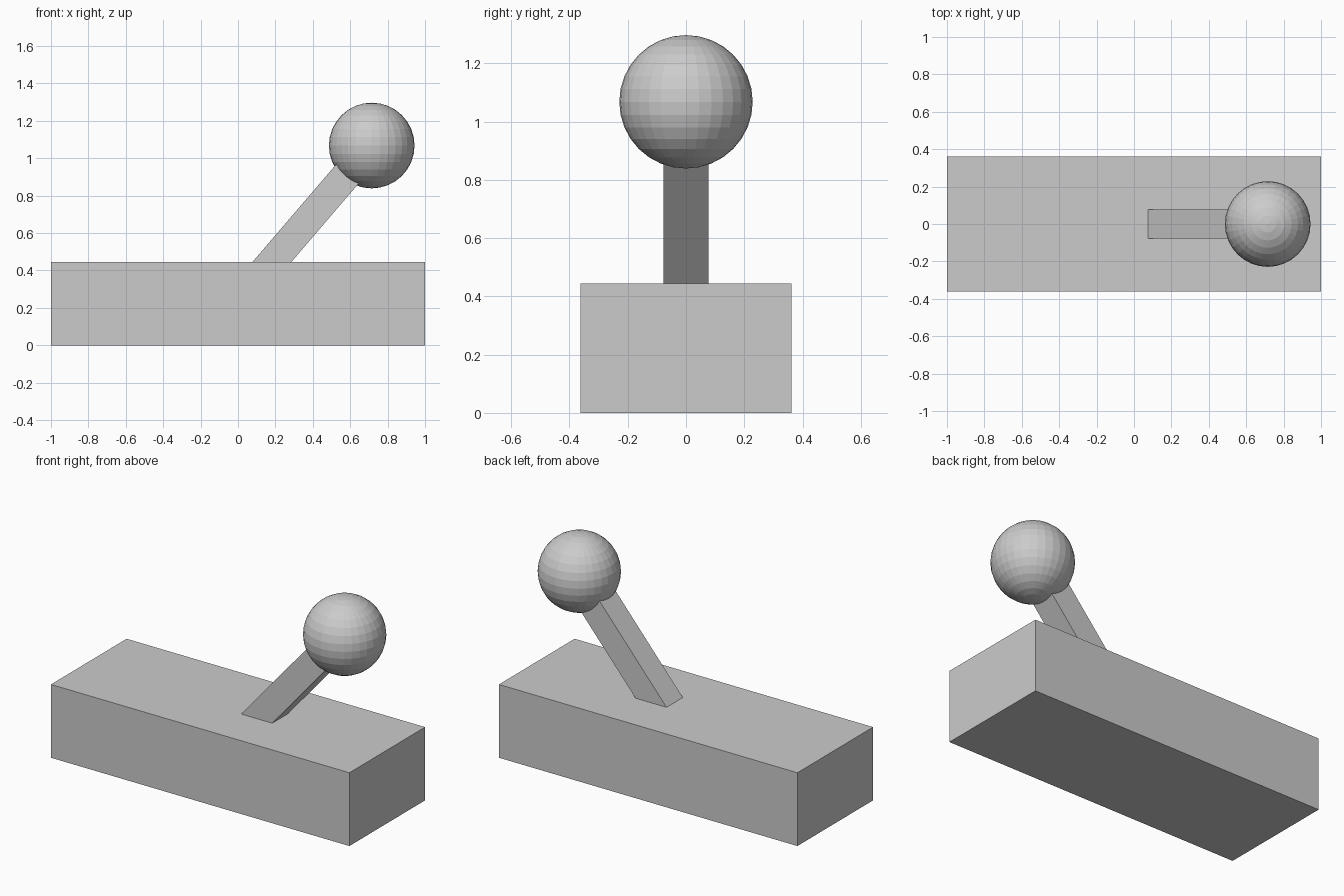
import bpy
import math
from mathutils import Vector

cube = bpy.data.objects.get("Cube")
if cube:
    bpy.data.objects.remove(cube, do_unlink=True)

# Single plain grey
grey = bpy.data.materials.new("plain_grey")
grey.use_nodes = True
colour = (0.6, 0.6, 0.6, 1)
grey.diffuse_color = colour
grey.node_tree.nodes["Principled BSDF"].inputs["Base Color"].default_value = colour


def finish(name):
    obj = bpy.context.object
    obj.name = name
    obj.data.materials.append(grey)
    return obj


def box(name, centre, size, tilt=0):
    bpy.ops.mesh.primitive_cube_add(size=1, location=centre, rotation=(0, tilt, 0))
    obj = finish(name)
    obj.scale = size
    return obj


BASE_TOP = 0.444
knob_centre = Vector((0.715, 0, 1.068))
lever_foot = Vector((0.18, 0, BASE_TOP))

# Base block
box("base", (0, 0, BASE_TOP / 2), (2, 0.724, BASE_TOP))

# Slanted square lever, sunk into the base and the knob
axis = knob_centre - lever_foot
direction = axis.normalized()
start = lever_foot - direction * 0.2
end = knob_centre
box("lever", (start + end) / 2, (0.158, 0.156, (end - start).length),
    math.atan2(axis.x, axis.z))

# Faceted ball knob
bpy.ops.mesh.primitive_uv_sphere_add(segments=32, ring_count=16, radius=0.229,
                                     location=knob_centre)
finish("knob")
